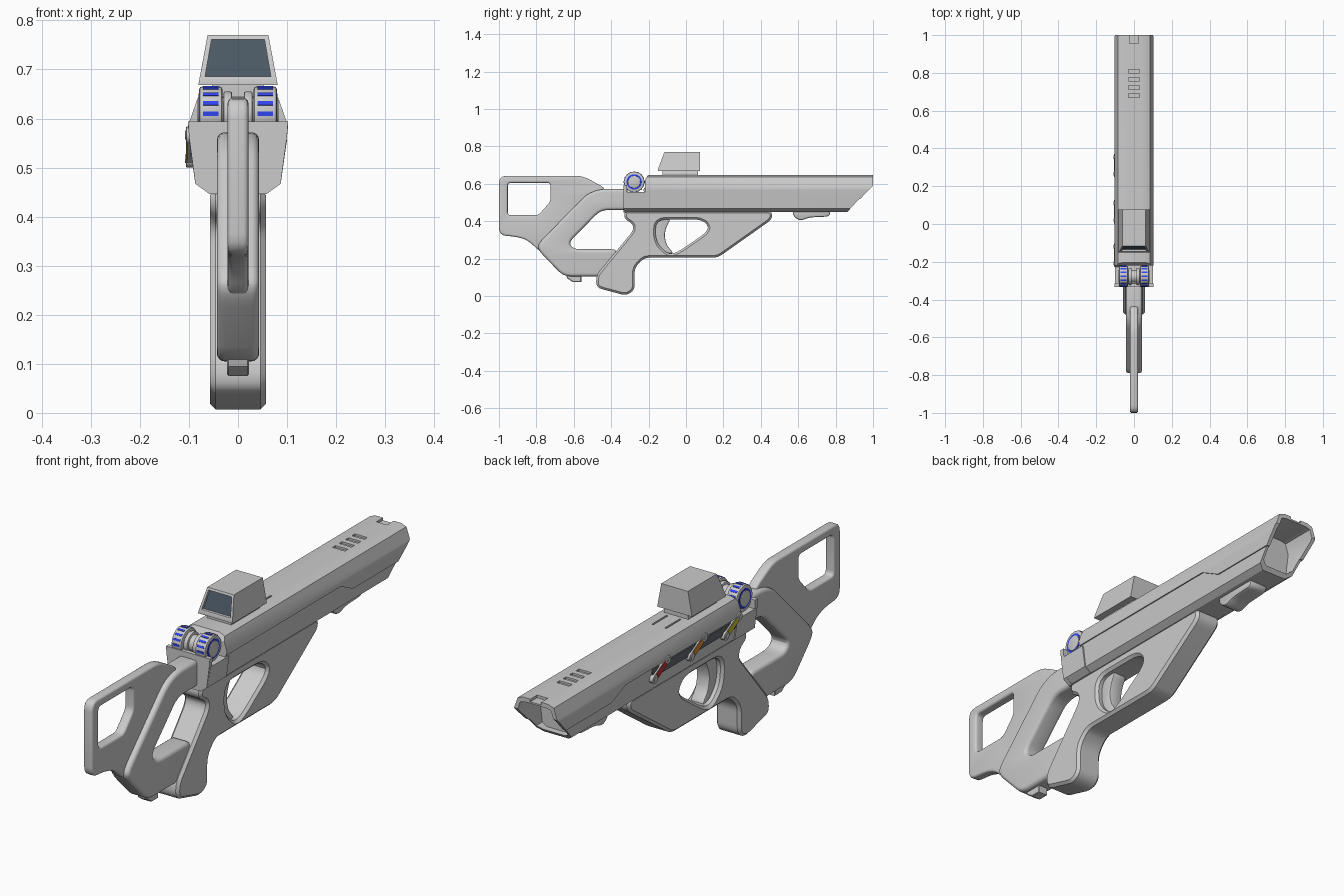
import bpy, bmesh, math
from mathutils import Matrix, Vector

if "Cube" in bpy.data.objects:
    bpy.data.objects.remove(bpy.data.objects["Cube"])

YZ = Matrix(((0, 0, 1, 0), (1, 0, 0, 0), (0, 1, 0, 0), (0, 0, 0, 1)))  # local x,y,z -> world y,z,x


def paint(ob, col):
    m = bpy.data.materials.new(ob.name + "_colour")
    m.diffuse_color = (*col, 1)
    m.use_nodes = True
    m.node_tree.nodes["Principled BSDF"].inputs["Base Color"].default_value = m.diffuse_color
    ob.data.materials.clear()
    ob.data.materials.append(m)


def add(name, mesh):
    ob = bpy.data.objects.new(name, mesh)
    bpy.context.collection.objects.link(ob)
    return ob


def bake(ob):
    dg = bpy.context.evaluated_depsgraph_get()
    return bpy.data.meshes.new_from_object(ob.evaluated_get(dg))


def fillet(pts, r, n=4):
    """Round every corner of a closed polygon."""
    out = []
    for i, p in enumerate(pts):
        p, a, b = Vector(p), Vector(pts[i - 1]), Vector(pts[(i + 1) % len(pts)])
        s = p + (a - p).normalized() * min(r, (a - p).length * .45)
        e = p + (b - p).normalized() * min(r, (b - p).length * .45)
        for k in range(n + 1):
            t = k / n
            out.append(s * (1 - t) ** 2 + p * 2 * t * (1 - t) + e * t * t)
    return out


def profile(name, loops, half, bevel=0.0, res=0, x=0.0):
    """Side outline (y, z) with optional holes, thickened along x, bevelled rims."""
    cu = bpy.data.curves.new(name, 'CURVE')
    cu.dimensions, cu.fill_mode = '2D', 'BOTH'
    cu.extrude, cu.bevel_depth, cu.offset, cu.bevel_resolution = half - bevel, bevel, -bevel, res
    for pts in loops:
        sp = cu.splines.new('POLY')
        sp.points.add(len(pts) - 1)
        for q, p in zip(sp.points, pts):
            q.co = (p[0], p[1], 0, 1)
        sp.use_cyclic_u = True
    tmp = add(name + "_tmp", cu)
    me = bake(tmp)
    bpy.data.objects.remove(tmp)
    bm = bmesh.new()
    bm.from_mesh(me)
    bmesh.ops.remove_doubles(bm, verts=bm.verts, dist=1e-5)
    bm.transform(Matrix.Translation((x, 0, 0)) @ YZ)
    bmesh.ops.recalc_face_normals(bm, faces=bm.faces)
    bm.to_mesh(me)
    bm.free()
    return add(name, me)


def section(name, half_pts, y0, y1):
    """Mirrored cross-section (x, z) run along y."""
    pts = list(half_pts) + [(-x, z) for x, z in reversed(half_pts)]
    bm = bmesh.new()
    f = bm.faces.new([bm.verts.new((x, y0, z)) for x, z in pts])
    g = bmesh.ops.extrude_face_region(bm, geom=[f])
    bmesh.ops.translate(bm, vec=(0, y1 - y0, 0), verts=[v for v in g['geom'] if isinstance(v, bmesh.types.BMVert)])
    bmesh.ops.recalc_face_normals(bm, faces=bm.faces)
    me = bpy.data.meshes.new(name)
    bm.to_mesh(me)
    bm.free()
    return add(name, me)


def box(name, c, size, rot=0.0):
    bm = bmesh.new()
    bmesh.ops.create_cube(bm, size=1, matrix=Matrix.Translation(c) @ Matrix.Rotation(rot, 4, 'X') @ Matrix.Diagonal((*size, 1)))
    me = bpy.data.meshes.new(name)
    bm.to_mesh(me)
    bm.free()
    return add(name, me)


def disc(name, x0, x1, y, z, r, n=32, bevel=0.0):
    pts = [(y + r * math.cos(2 * math.pi * i / n), z + r * math.sin(2 * math.pi * i / n)) for i in range(n)]
    return profile(name, [pts], abs(x1 - x0) / 2, bevel, 1, (x0 + x1) / 2)


def boolean(ob, cutter, op='DIFFERENCE', keep=False):
    m = ob.modifiers.new("cut", 'BOOLEAN')
    m.operation, m.object, m.solver = op, cutter, 'EXACT'
    me = bake(ob)
    ob.modifiers.clear()
    ob.data = me
    if not keep:
        bpy.data.objects.remove(cutter)


# Barrel housing: upper shell overhanging a slightly narrower lower shell
SEC = [(.06, .646), (.084, .637), (.102, .585), (.1, .565), (.087, .467), (.06, .45)]
upper = section("upper_shell", SEC, -.3, 1.1)
boolean(upper, profile("cutter", [[(-.22, .565), (-.22, .62), (-.195, .66), (1, .66), (1, .59), (.932, .52),
                                   (.63, .52), (.54, .565)]], .2), 'INTERSECT')
lower = section("lower_shell", [(x * .95, z) for x, z in SEC], -.3, 1.1)
boolean(lower, profile("cutter", [[(-.22, .44), (-.22, .58), (.545, .58), (.635, .535), (.94, .535),
                                   (.854, .44)]], .2), 'INTERSECT')
# Hollow muzzle
bore = section("cutter", [(.05, .628), (.072, .622), (.086, .58), (.074, .48), (.052, .466)], .85, 1.1)
boolean(lower, bore, keep=True)
boolean(upper, bore)
# Vents, slits and sight notch in the top
for i in range(4):
    boolean(upper, box("cutter", (0, .68 + .043 * i, .648), (.058, .02, .02)))
for s in (-1, 1):
    boolean(upper, box("cutter", (s * .03, .13, .648), (.008, .1, .016)))
boolean(upper, box("cutter", (0, .99, .645), (.05, .07, .02)))

# Rear block and hinge plate
section("rear_block", [(.1, .557), (.087, .467), (.06, .45)], -.325, -.2)
section("rear_plate", [(.102, .594), (.1, .565), (.087, .467), (.058, .446)], -.333, -.315)

# Receiver with pistol grip and trigger opening
grip = fillet([(-.33, .455), (-.33, .412), (-.283, .385), (-.282, .35), (-.48, .11), (-.48, .045), (-.32, .002),
               (-.275, .032), (-.275, .15), (-.225, .205), (.17, .205), (.46, .41), (.46, .455)], .03)
opening = fillet([(-.163, .41), (.09, .41), (.13, .355), (-.05, .23), (-.1, .225), (-.163, .29)], .06)
profile("receiver_and_grip", [grip, opening], .057, .011)
crescent = [(-.175, .24), (-.175, .415), (-.08, .415), (-.105, .37), (-.115, .325), (-.105, .275), (-.065, .225)]
profile("trigger", [fillet(crescent, .02)], .03, .005, 1)

# Shoulder stock: thick frame and thin end loop
frame = fillet([(-.3, .572), (-.46, .572), (-.53, .545), (-.79, .28), (-.79, .245), (-.655, .105), (-.42, .105),
                (-.36, .25), (-.6, .25), (-.628, .285), (-.455, .46), (-.3, .46)], .04)
profile("stock_frame", [frame], .043, .016, 3)
butt = fillet([(-1, .642), (-.55, .642), (-.42, .57), (-.5, .5), (-.74, .24), (-.78, .235), (-.84, .295),
               (-.9, .316), (-1, .325)], .04)
window = fillet([(-.953, .605), (-.725, .605), (-.725, .505), (-.79, .432), (-.953, .432)], .018)
profile("stock_end_loop", [butt, window], .021, .01, 3)
profile("stock_tab", [[(-.64, .11), (-.635, .095), (-.605, .075), (-.56, .075), (-.56, .11)]], .022, .003)

# Hand stop under the barrel
profile("hand_stop", [fillet([(.57, .455), (.575, .425), (.61, .402), (.66, .42), (.765, .425), (.775, .455)], .02)],
        .042, .008, 1)

# Striped wheels behind the sight
WY, WZ = -.277, .61
disc("wheel_axle", -.04, .04, WY, WZ, .034)
for s in (-1, 1):
    disc("wheel_collar", s * .012, s * .03, WY, WZ, .045, bevel=.004)
    disc("wheel", s * .032, s * .079, WY, WZ, .055, bevel=.005)
    paint(disc("wheel_ring", s * .06, s * .0805, WY, WZ, .041), (.03, .06, .85))
    disc("wheel_cap", s * .06, s * .083, WY, WZ, .033, bevel=.003)
    for i in range(16):
        a = 2 * math.pi * i / 16
        paint(box("wheel_stripe", (s * .0555, WY + .054 * math.cos(a), WZ + .054 * math.sin(a)),
                  (.031, .005, .009), a), (.03, .06, .85))

# Optical sight: mount, tapered hood with slanted screen
section("sight_mount", [(.052, .675), (.058, .64)], -.125, .065)
hood = section("sight_hood", [(.062, .77), (.081, .668)], -.3, .076)
boolean(hood, profile("cutter", [[(-.15, .66), (-.15, .677), (-.112, .78), (.1, .78), (.1, .66)]], .2), 'INTERSECT')
boolean(hood, section("cutter", [(.054, .761), (.067, .686)], -.3, -.08))
lens = section("sight_screen", [(.0545, .7615), (.0675, .6855)], -.3, 0)
boolean(lens, profile("cutter", [[(-.144, .66), (-.096, .79), (-.06, .79), (-.06, .66)]], .2), 'INTERSECT')
paint(lens, (.07, .1, .13))

# Three coloured levers on the left side
paint(box("lever_rail", (-.088, .08, .54), (.018, .56, .035)), (.12, .13, .15))
for y, col in ((.31, (.6, .03, .03)), (.065, (.8, .25, .03)), (-.165, (.65, .55, .03))):
    ang = math.atan2(-.055, .1)
    d = Vector((math.cos(ang), math.sin(ang))) * .05
    box("lever_arm", (-.089, y, .542), (.028, .11, .03), ang)
    paint(box("lever_inlay", (-.09, y, .542), (.031, .066, .021), ang), col)
    for s in (-1, 1):
        disc("lever_end", -.075, -.106, y + s * d.x, .542 + s * d.y, .018, 20, .003)
        disc("lever_pin", -.08, -.108, y + s * d.x, .542 + s * d.y, .009, 12)

# Smooth shading with sharp edges kept
bpy.ops.object.select_all(action='SELECT')
bpy.context.view_layer.objects.active = upper
bpy.ops.object.shade_smooth_by_angle(angle=math.radians(30))
